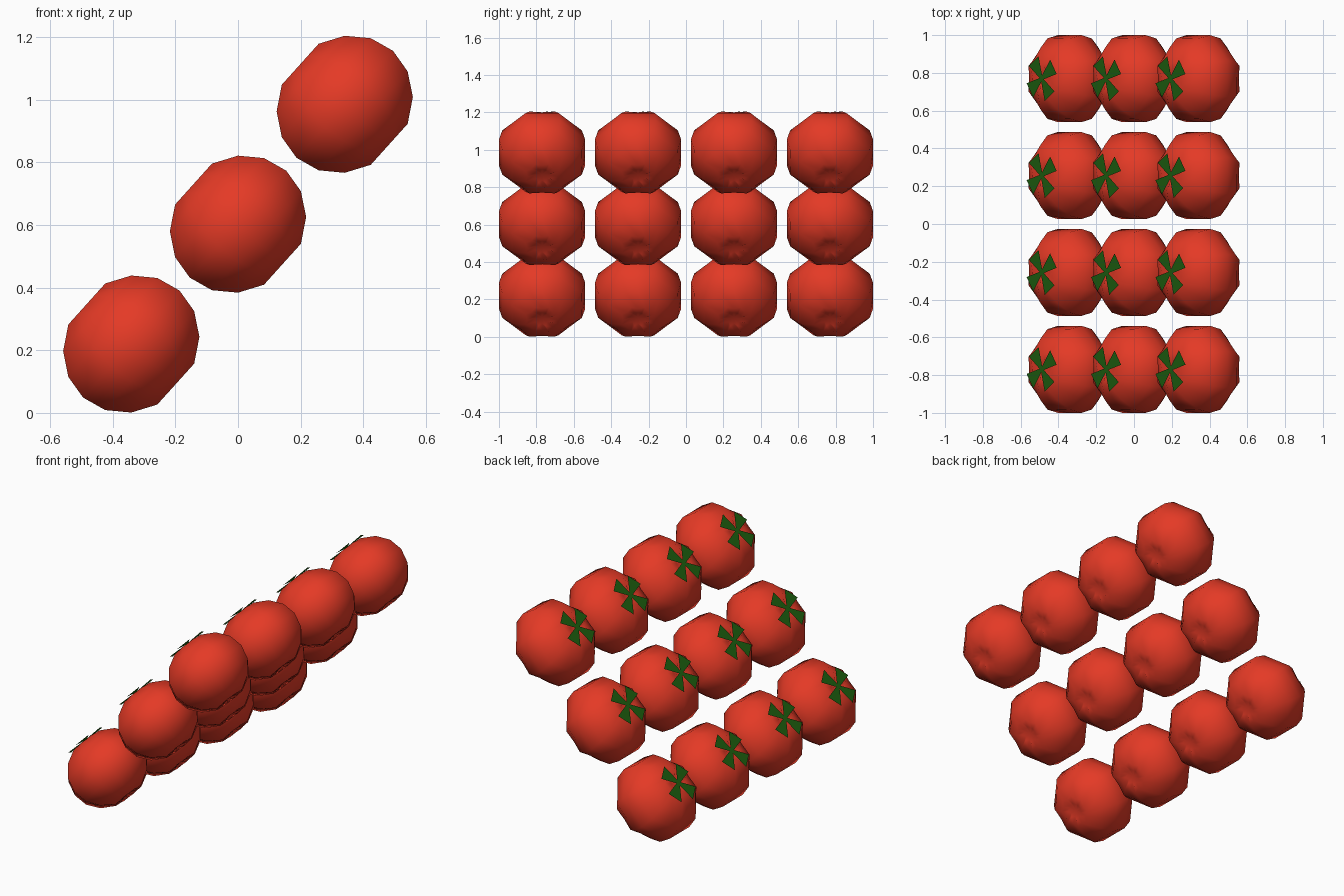
import bpy, bmesh
from math import sin, cos, pi, radians
from mathutils import Matrix, Vector

cube = bpy.data.objects.get("Cube")
if cube:
    bpy.data.objects.remove(cube)

RADIUS, HALF_HEIGHT, LOBES = 0.249, 0.207, 8


def material(name, color):
    m = bpy.data.materials.new(name)
    m.use_nodes = True
    m.diffuse_color = (*color, 1)
    bsdf = m.node_tree.nodes["Principled BSDF"]
    bsdf.inputs["Base Color"].default_value = (*color, 1)
    bsdf.inputs["Roughness"].default_value = 0.8
    return m


red = material("tomato red", (0.78, 0.042, 0.019))
green = material("leaf green", (0.013, 0.115, 0.005))


def finish(bm, name, mat, smooth):
    mesh = bpy.data.meshes.new(name)
    for f in bm.faces:
        f.smooth = smooth
    bm.to_mesh(mesh)
    bm.free()
    mesh.materials.append(mat)
    return mesh


def fruit_mesh():
    """Flattened sphere with shallow grooves that deepen towards dimpled poles."""
    bm = bmesh.new()
    n = LOBES * 2
    rings = []
    for step in (0.5, 1, 2, 3, 4, 5, 6, 7, 7.5):
        polar = step * pi / 8
        groove = 0.924 - 0.13 * cos(polar) ** 4
        near_pole = step in (0.5, 7.5)
        ring = []
        for k in range(n):
            r = RADIUS * sin(polar) * (1 if k % 2 else groove)
            z = HALF_HEIGHT * cos(polar)
            if near_pole:
                z *= 0.94 if k % 2 else 0.88
            a = k * 2 * pi / n
            ring.append(bm.verts.new((r * cos(a), r * sin(a), z)))
        rings.append(ring)
    for upper, lower in zip(rings, rings[1:]):
        for k in range(n):
            j = (k + 1) % n
            bm.faces.new((upper[k], lower[k], lower[j], upper[j]))
    # dimpled ends
    top = bm.verts.new((0, 0, HALF_HEIGHT * 0.84))
    bottom = bm.verts.new((0, 0, -HALF_HEIGHT * 0.84))
    for k in range(n):
        j = (k + 1) % n
        bm.faces.new((top, rings[0][k], rings[0][j]))
        bm.faces.new((bottom, rings[-1][j], rings[-1][k]))
    return finish(bm, "tomato", red, True)


def leaf_mesh():
    """Four flat blades that widen outwards from the stem point."""
    bm = bmesh.new()
    for i in range(4):
        turn = Matrix.Rotation(radians(34 + 90 * i), 3, 'Z')
        outline = ((0, -0.008), (0.112, -0.046), (0.112, 0.046), (0, 0.008))
        bm.faces.new([bm.verts.new(turn @ Vector((x, y, 0.199))) for x, y in outline])
    return finish(bm, "leaves", green, False)


fruit, leaves = fruit_mesh(), leaf_mesh()

# Sloping tray layout: three steps of four fruits, stems leaning to -x
for step in range(3):
    for row in range(4):
        for mesh in (fruit, leaves):
            ob = bpy.data.objects.new(f"{mesh.name}_{step + 1}_{row + 1}", mesh)
            ob.location = ((step - 1) * 0.341, (row - 1.5) * 0.513, 0.22 + step * 0.383)
            ob.rotation_euler = (0, radians(-48), 0)
            bpy.context.collection.objects.link(ob)
